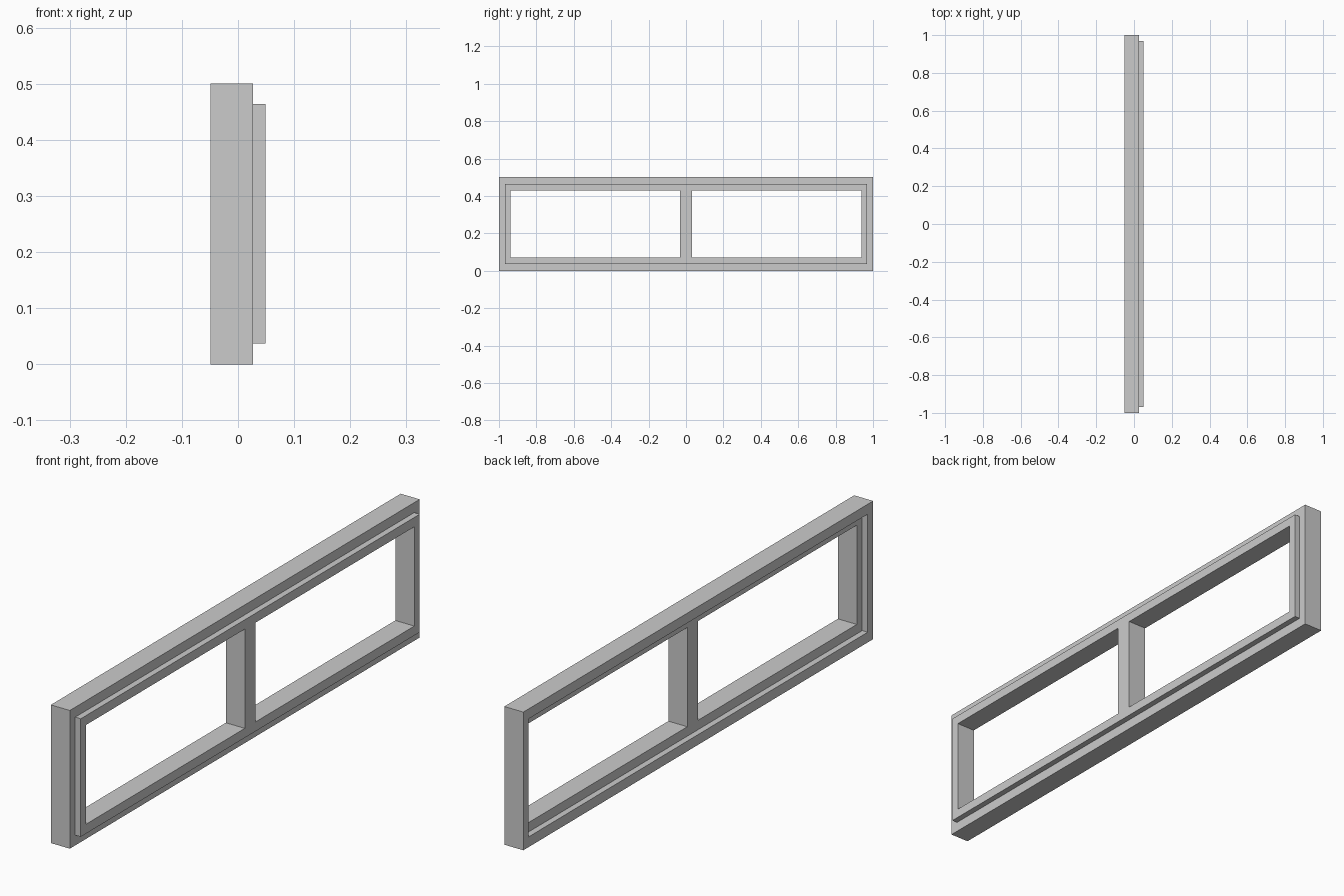
import bpy, bmesh

if "Cube" in bpy.data.objects:
    bpy.data.objects.remove(bpy.data.objects["Cube"])


def ring(name, outer, inner, x0, x1):
    """Rectangular frame in the YZ plane; outer/inner = (y0, y1, z0, z1)."""
    bm = bmesh.new()

    def loop(r, x):
        y0, y1, z0, z1 = r
        return [bm.verts.new((x, y, z)) for y, z in ((y0, z0), (y1, z0), (y1, z1), (y0, z1))]

    # closed rectangular section swept round the four corners
    loops = [loop(outer, x0), loop(outer, x1), loop(inner, x1), loop(inner, x0)]
    for a, b in zip(loops, loops[1:] + loops[:1]):
        for i in range(4):
            j = (i + 1) % 4
            bm.faces.new((a[i], a[j], b[j], b[i]))
    bmesh.ops.recalc_face_normals(bm, faces=bm.faces)
    me = bpy.data.meshes.new(name)
    bm.to_mesh(me)
    bm.free()
    ob = bpy.data.objects.new(name, me)
    bpy.context.collection.objects.link(ob)
    return ob


# Outer fixed frame
Y, Z0, Z1 = 0.969, 0.037, 0.464
ring("outer_frame", (-1, 1, 0, 0.5), (-Y, Y, Z0, Z1), -0.049, 0.027)

# Two sashes side by side, meeting at the centre and standing proud of the frame
W = 0.031
for name, a, b in (("left_sash", -Y, 0), ("right_sash", 0, Y)):
    ring(name, (a, b, Z0, Z1), (a + W, b - W, Z0 + 0.034, Z1 - 0.034), -0.027, 0.049)
